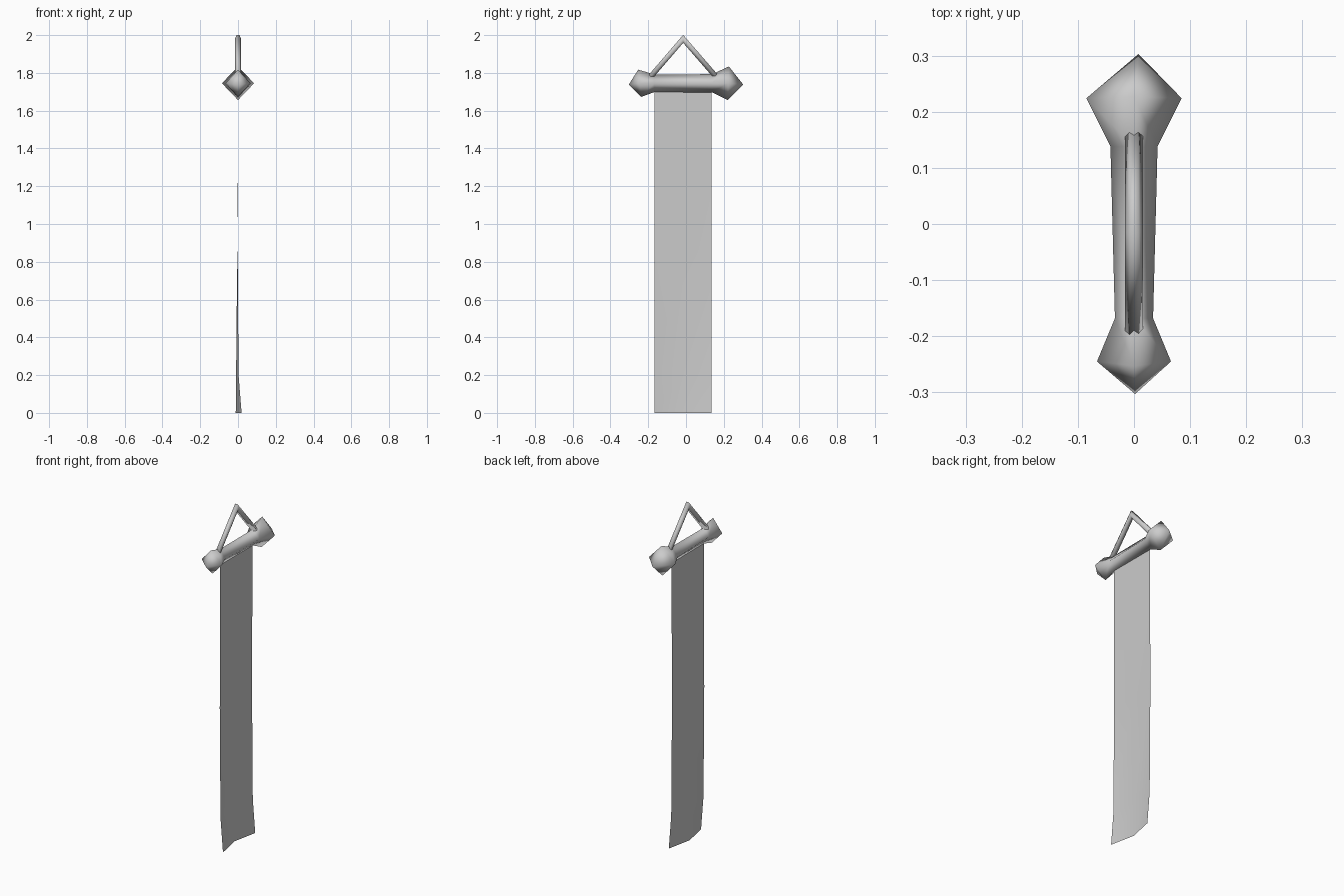
import bpy, bmesh, math
from mathutils import Vector

cube = bpy.data.objects.get("Cube")
if cube:
    bpy.data.objects.remove(cube, do_unlink=True)

grey = bpy.data.materials.new("plain_grey")
grey.use_nodes = True
grey.diffuse_color = (0.6, 0.6, 0.6, 1)
grey.node_tree.nodes["Principled BSDF"].inputs["Base Color"].default_value = (0.6, 0.6, 0.6, 1)


def finish(name, bm, closed=True):
    if closed:
        bmesh.ops.recalc_face_normals(bm, faces=bm.faces)
    mesh = bpy.data.meshes.new(name)
    bm.to_mesh(mesh)
    bm.free()
    mesh.materials.append(grey)
    mesh.shade_smooth()
    obj = bpy.data.objects.new(name, mesh)
    bpy.context.collection.objects.link(obj)
    return obj


def bridge(bm, a, b):
    n = len(a)
    for i in range(n):
        j = (i + 1) % n
        bm.faces.new((a[i], a[j], b[j], b[i]))


# Four-sided rod with a pointed knob at each end: y, half width, half height, lean
def build_rod():
    bm = bmesh.new()
    z = 1.745
    profile = [(-0.245, 0.066, 0.072, -0.008), (-0.168, 0.034, 0.047, 0),
               (0.138, 0.042, 0.048, 0), (0.224, 0.085, 0.089, 0.003)]
    rings = []
    for y, w, h, lean in profile:
        ring = []
        for i in range(4):
            a = i * math.pi / 2
            ring.append(bm.verts.new((w * math.cos(a), y + lean * math.sin(a), z + h * math.sin(a))))
        rings.append(ring)
    for a, b in zip(rings, rings[1:]):
        bridge(bm, a, b)
    for ring, y, x in ((rings[0], -0.303, 0.002), (rings[-1], 0.303, 0.008)):
        tip = bm.verts.new((x, y, z - 0.007))
        for i in range(4):
            bm.faces.new((ring[i], ring[(i + 1) % 4], tip))
    finish("crossbar", bm)


# Bent hanger bar, mitred at the top
def build_hanger():
    bm = bmesh.new()
    radius, sides = 0.016, 6
    path = [Vector((0, -0.2, 1.765)), Vector((0, -0.015, 1.98)), Vector((0, 0.172, 1.765))]
    d1 = (path[1] - path[0]).normalized()
    d2 = (path[2] - path[1]).normalized()
    rings = []
    for p, d in zip(path, (d1, (d1 + d2).normalized(), d2)):
        out = Vector((1, 0, 0)).cross(d)
        stretch = 1 / d.dot(d1) if p is path[1] else 1
        ring = []
        for i in range(sides):
            a = i * math.tau / sides
            offset = Vector((1, 0, 0)) * math.cos(a) + out * math.sin(a) * stretch
            ring.append(bm.verts.new(p + radius * offset))
        rings.append(ring)
    bridge(bm, rings[0], rings[1])
    bridge(bm, rings[1], rings[2])
    bm.faces.new(rings[0])
    bm.faces.new(rings[2])
    finish("hanger", bm)


# Thin hanging cloth that bows out at the lower edge: z, edge x, middle x
def build_cloth():
    bm = bmesh.new()
    rows = []
    for z, edge, middle in ((0, 0.019, -0.012), (0.2, 0.003, -0.01),
                            (0.85, -0.002, -0.004), (1.4, 0, 0), (1.74, 0, 0)):
        rows.append([bm.verts.new((x, y, z)) for x, y in
                     ((edge, -0.168), (middle, -0.017), (edge, 0.134))])
    for low, high in zip(rows, rows[1:]):
        for i in range(2):
            bm.faces.new((low[i], low[i + 1], high[i + 1], high[i]))
    finish("hanging_cloth", bm, closed=False)


build_rod()
build_hanger()
build_cloth()
